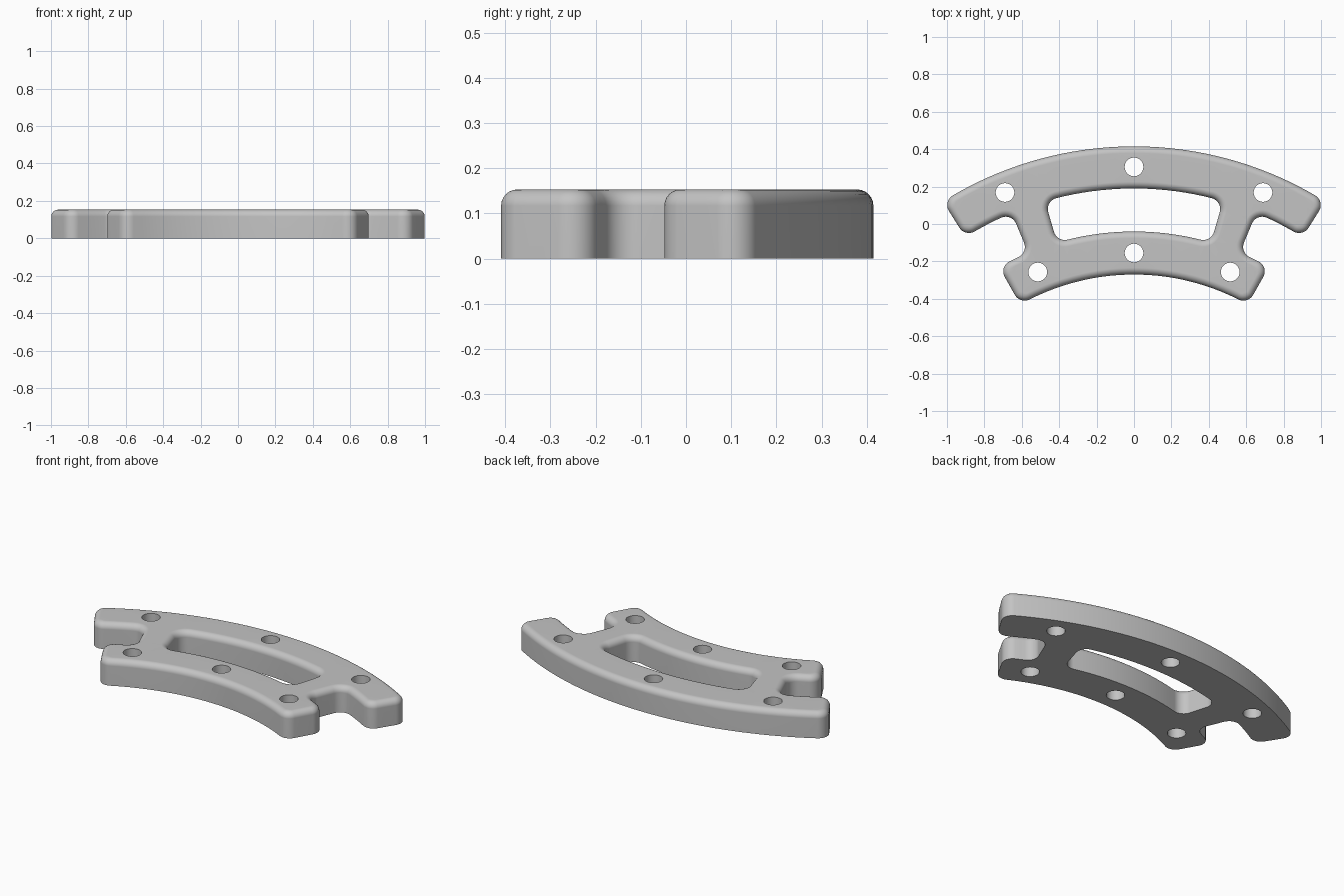
import bpy
import bmesh
import math
from mathutils import Vector

if "Cube" in bpy.data.objects:
    bpy.data.objects.remove(bpy.data.objects["Cube"])

CENTRE_Y = -1.505          # common centre of all the arcs
HEIGHT = 0.153
EDGE = 0.036               # rounding of the top edges
CORNER = 0.06              # plan-view corner radius
R_OUT, R_MID_OUT, R_MID_IN, R_IN = 1.92, 1.695, 1.465, 1.235


def point(radius, angle):
    return Vector((radius * math.sin(angle), CENTRE_Y + radius * math.cos(angle)))


def corner(radius, degrees, radial, side, arc_first, steps=8):
    """Rounded corner between an arc and a radial line."""
    th = math.radians(degrees)
    rc = radius + radial * CORNER
    ac = th + side * math.asin(CORNER / rc)
    centre = point(rc, ac)
    a = -radial * Vector((math.sin(ac), math.cos(ac)))
    b = -side * Vector((math.cos(th), -math.sin(th)))
    if not arc_first:
        a, b = b, a
    turn = a.angle(b)
    return [centre + CORNER * (a * math.sin((1 - i / steps) * turn)
                               + b * math.sin(i / steps * turn)) / math.sin(turn)
            for i in range(steps + 1)]


def mirrored(half):
    return half + [Vector((-p.x, p.y)) for p in reversed(half)]


def densify(points, step=0.05):
    """Subdivide long spans along arcs and radial lines."""
    result = []
    for p, q in zip(points, points[1:] + points[:1]):
        (rp, ap), (rq, aq) = [(math.hypot(v.x, v.y - CENTRE_Y),
                               math.atan2(v.x, v.y - CENTRE_Y)) for v in (p, q)]
        n = max(1, math.ceil((q - p).length / step))
        result += [point(rp + (rq - rp) * i / n, ap + (aq - ap) * i / n) for i in range(n)]
    return result


def add_wall(bm, points, inward, rounded):
    """Upright wall around a loop; inward is +1 for the rim, -1 for openings."""
    n = len(points)
    normals = []
    for i in range(n):
        t = (points[(i + 1) % n] - points[i]).normalized() + (points[i] - points[i - 1]).normalized()
        normals.append(Vector((t.y, -t.x)).normalized() * inward)
    profile = [(0, 0), (0, HEIGHT)]
    if rounded:
        profile = [(0, 0)] + [(EDGE * (1 - math.cos(a)), HEIGHT - EDGE + EDGE * math.sin(a))
                              for a in (math.pi / 2 * k / 6 for k in range(7))]
    rings = [[bm.verts.new((*(p + d * nrm), z)) for p, nrm in zip(points, normals)]
             for d, z in profile]
    for low, high in zip(rings, rings[1:]):
        for i in range(n):
            j = (i + 1) % n
            bm.faces.new((low[i], low[j], high[j], high[i]))
    return [[bm.edges.get((ring[i], ring[(i + 1) % n])) for i in range(n)]
            for ring in (rings[0], rings[-1])]


# Outer rim: wide upper bar, side notch, shorter lower bar
rim = densify(mirrored(
    corner(R_OUT, 32.15, -1, -1, True) + corner(R_MID_OUT, 32.15, 1, -1, False)
    + corner(R_MID_OUT, 22.7, -1, 1, True) + corner(R_MID_IN, 22.7, 1, 1, False)
    + corner(R_MID_IN, 29.5, -1, -1, True) + corner(R_IN, 29.5, 1, -1, False)))

# Central curved slot
slot = densify(mirrored(
    corner(R_MID_OUT, 16.3, -1, -1, True) + corner(R_MID_IN, 16.3, 1, -1, False)))

bm = bmesh.new()
walls = [add_wall(bm, rim, 1, True), add_wall(bm, slot, -1, True)]

# Six bolt holes, three on each bar
for radius in (1.81, 1.35):
    for degrees in (-22.4, 0, 22.4):
        c = point(radius, math.radians(degrees))
        circle = [c + 0.05 * Vector((math.sin(a), math.cos(a)))
                  for a in (math.tau * k / 32 for k in range(32))]
        walls.append(add_wall(bm, circle, -1, False))

# Flat underside and top
for level in (0, 1):
    edges = [e for wall in walls for e in wall[level]]
    bmesh.ops.triangle_fill(bm, use_beauty=True, use_dissolve=False, edges=edges)
bmesh.ops.recalc_face_normals(bm, faces=bm.faces[:])

mesh = bpy.data.meshes.new("curved_bracket_plate")
bm.to_mesh(mesh)
bm.free()
plate = bpy.data.objects.new("curved_bracket_plate", mesh)
bpy.context.collection.objects.link(plate)

# Plain grey finish
grey = bpy.data.materials.new("light_grey")
grey.use_nodes = True
colour = (0.55, 0.55, 0.55, 1)
grey.diffuse_color = colour
grey.node_tree.nodes["Principled BSDF"].inputs["Base Color"].default_value = colour
mesh.materials.append(grey)

# Smooth rounded edges, crisp underside and hole rims
bpy.ops.object.select_all(action='DESELECT')
plate.select_set(True)
bpy.context.view_layer.objects.active = plate
bpy.ops.object.shade_smooth_by_angle(angle=math.radians(35))
weighted = plate.modifiers.new("even_shading", 'WEIGHTED_NORMAL')
weighted.keep_sharp = True
